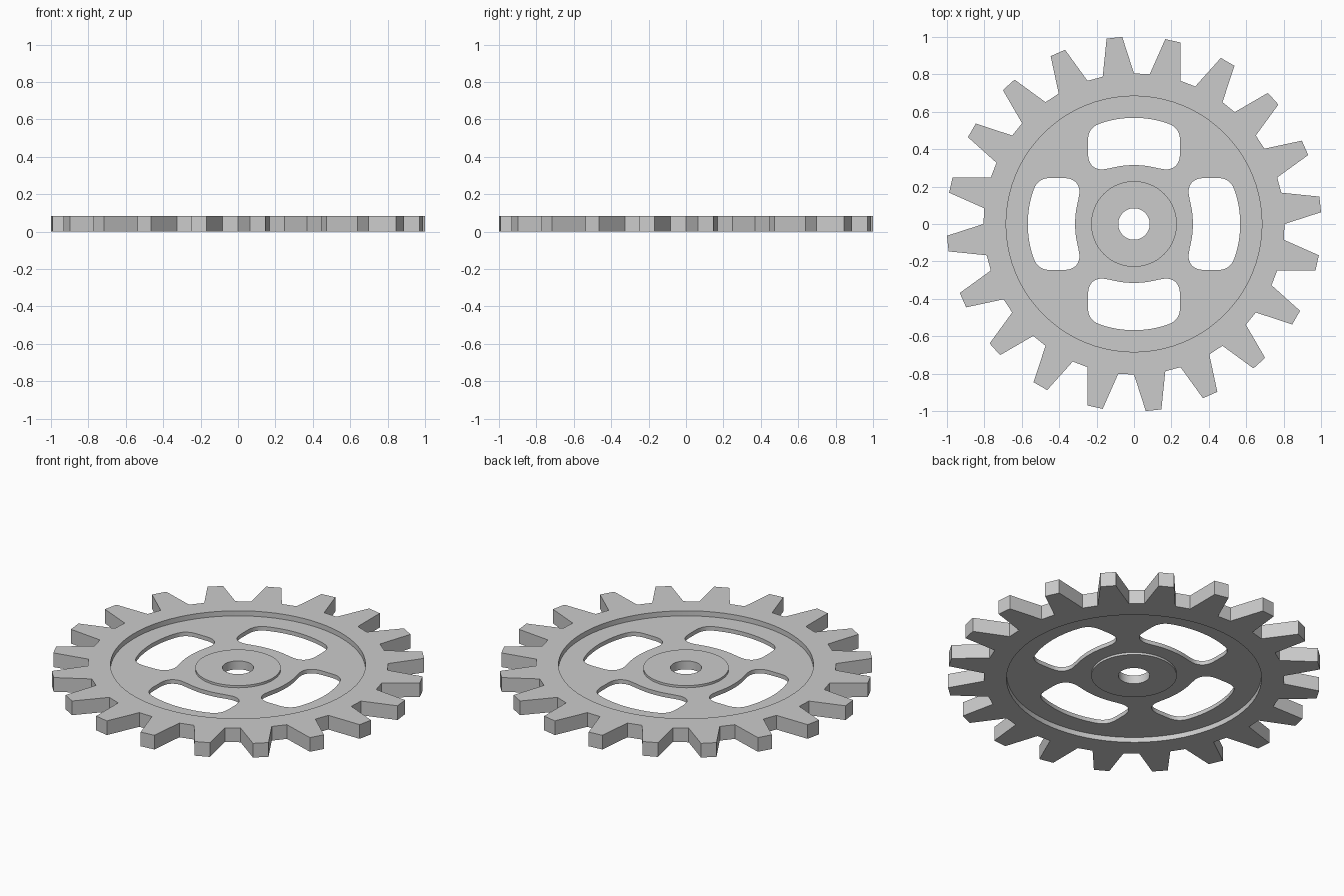
import bpy, bmesh
from math import sin, cos, radians, pi
from mathutils import Vector

if "Cube" in bpy.data.objects:
    bpy.data.objects.remove(bpy.data.objects["Cube"])

TEETH = 20
TIP_R, ROOT_R, RIM_R, HUB_R, BORE_R = 1.002, 0.805, 0.684, 0.229, 0.084
RIM_Z = (0.0, 0.084)
WEB_Z = (0.030, 0.054)
HUB_Z = (0.017, 0.067)


def polar(r, deg):
    return (r * cos(radians(deg)), r * sin(radians(deg)))


def circle(r, n=80):
    return [polar(r, 360 * i / n) for i in range(n)]


def smooth_loop(pts, steps=4):
    """Closed Catmull-Rom curve through the points."""
    out, n = [], len(pts)
    p = [Vector(q) for q in pts]
    for i in range(n):
        a, b, c, d = (p[(i + k - 1) % n] for k in range(4))
        for s in range(steps):
            t = s / steps
            v = 0.5 * (2 * b + (c - a) * t + (2 * a - 5 * b + 4 * c - d) * t**2
                       + (3 * b - a - 3 * c + d) * t**3)
            out.append((v.x, v.y))
    return out


def turned(pts, deg):
    c, s = cos(radians(deg)), sin(radians(deg))
    return [(x * c - y * s, x * s + y * c) for x, y in pts]


# Toothed outline: tapered straight-sided teeth
teeth = []
for i in range(TEETH):
    a = 6 + i * 360 / TEETH
    teeth += [polar(ROOT_R, a - 6), polar(TIP_R, a - 2.4),
              polar(TIP_R, a + 2.4), polar(ROOT_R, a + 6)]

# Kidney-like window between spokes, mirrored about its own axis
half = [(0.568, 0), (0.562, 0.08), (0.547, 0.15), (0.522, 0.212), (0.478, 0.242),
        (0.41, 0.246), (0.345, 0.242), (0.307, 0.219), (0.292, 0.18),
        (0.297, 0.135), (0.31, 0.07), (0.315, 0)]
window = smooth_loop(half + [(x, -y) for x, y in half[-2:0:-1]])
windows = [turned(window, 90 * k) for k in range(4)]

rim, hub, bore = circle(RIM_R), circle(HUB_R), circle(BORE_R)
bm = bmesh.new()


def cap(loops, z):
    """Flat face bounded by the first loop, with the others as holes."""
    edges = []
    for lp in loops:
        vs = [bm.verts.new((x, y, z)) for x, y in lp]
        edges += [bm.edges.new((vs[i - 1], vs[i])) for i in range(len(vs))]
    bmesh.ops.triangle_fill(bm, use_beauty=True, use_dissolve=False,
                            edges=edges, normal=(0, 0, 1))


def wall(lp, z0, z1):
    lo = [bm.verts.new((x, y, z0)) for x, y in lp]
    hi = [bm.verts.new((x, y, z1)) for x, y in lp]
    for i in range(len(lp)):
        bm.faces.new((lo[i - 1], lo[i], hi[i], hi[i - 1]))


# Top and bottom faces of rim, recessed web and hub
for side in (0, 1):
    cap([teeth, rim], RIM_Z[side])
    cap([rim, hub] + windows, WEB_Z[side])
    cap([hub, bore], HUB_Z[side])
    wall(rim, *sorted((RIM_Z[side], WEB_Z[side])))
    wall(hub, *sorted((HUB_Z[side], WEB_Z[side])))

# Through walls: teeth, windows and bore
wall(teeth, *RIM_Z)
wall(bore, *HUB_Z)
for w in windows:
    wall(w, *WEB_Z)

bmesh.ops.remove_doubles(bm, verts=bm.verts, dist=1e-5)
bmesh.ops.recalc_face_normals(bm, faces=bm.faces)

mesh = bpy.data.meshes.new("gear_wheel")
bm.to_mesh(mesh)
bm.free()
gear = bpy.data.objects.new("gear_wheel", mesh)
bpy.context.collection.objects.link(gear)
bpy.context.view_layer.objects.active = gear
gear.select_set(True)
bpy.ops.object.shade_smooth_by_angle(angle=radians(15))
